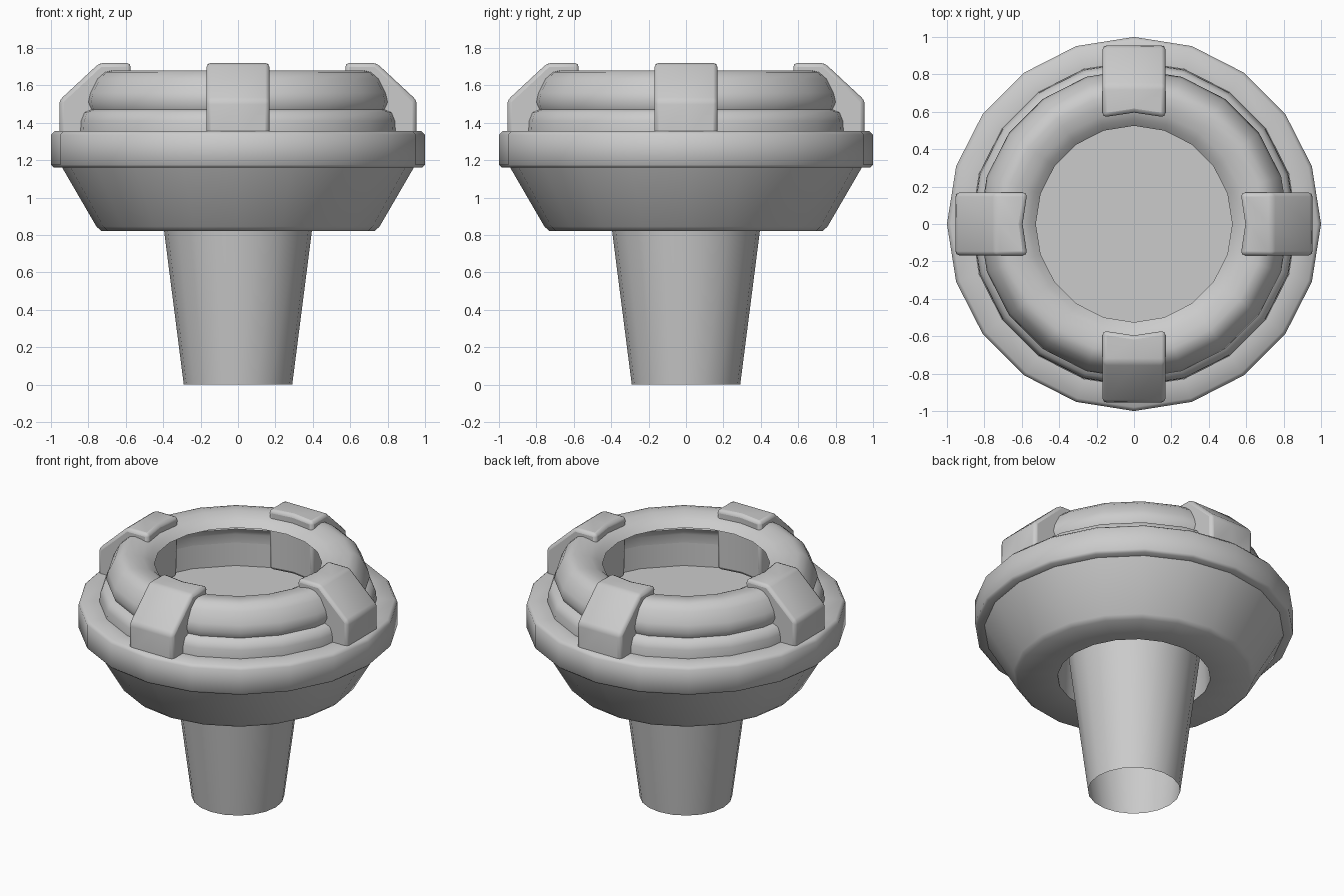
import bpy, bmesh, math
from mathutils import Matrix

SIDES = 20

if "Cube" in bpy.data.objects:
    bpy.data.objects.remove(bpy.data.objects["Cube"], do_unlink=True)

grey = bpy.data.materials.new("plain_grey")
grey.use_nodes = True
colour = (0.6, 0.6, 0.6, 1)
grey.diffuse_color = colour
grey.node_tree.nodes["Principled BSDF"].inputs["Base Color"].default_value = colour


def finish(name, bm, bevel=0.0):
    """Turn a bmesh into a smooth-shaded object with an optional edge bevel."""
    bmesh.ops.recalc_face_normals(bm, faces=bm.faces)
    mesh = bpy.data.meshes.new(name)
    bm.to_mesh(mesh)
    bm.free()
    mesh.materials.append(grey)
    obj = bpy.data.objects.new(name, mesh)
    bpy.context.collection.objects.link(obj)
    if bevel:
        mod = obj.modifiers.new("soft_edges", "BEVEL")
        mod.width = bevel
        mod.segments = 2
        mod.limit_method = "ANGLE"
        mod.angle_limit = math.radians(30)
    bpy.ops.object.select_all(action="DESELECT")
    obj.select_set(True)
    bpy.context.view_layer.objects.active = obj
    bpy.ops.object.shade_smooth_by_angle(angle=math.radians(65))
    return obj


def lathe(name, profile):
    """Revolve (radius, z) points around the z axis."""
    bm = bmesh.new()
    verts = [bm.verts.new((r, 0, z)) for r, z in profile]
    edges = [bm.edges.new(pair) for pair in zip(verts, verts[1:])]
    bmesh.ops.spin(bm, geom=verts + edges, cent=(0, 0, 0), axis=(0, 0, 1),
                   angle=math.tau, steps=SIDES, use_merge=True)
    bmesh.ops.remove_doubles(bm, verts=bm.verts, dist=0.0005)
    return finish(name, bm)


# Tapered stem, open at the bottom
lathe("stem", [(0.29, 0), (0.395, 0.82), (0.435, 1.15)])

# Conical bowl with a recess around the stem
lathe("bowl", [(0.95, 1.18), (0.94, 1.16), (0.757, 0.845), (0.73, 0.82),
               (0.48, 0.82), (0.47, 1.15), (0, 1.15)])

# Raised collar around a sunken dish floor
lathe("rim", [(0, 1.19), (0.87, 1.19), (0.87, 1.355), (0.98, 1.355),
              (1.0, 1.335), (1.0, 1.175), (0.985, 1.16), (0.9, 1.16)])

# Rounded ring: a stepped foot and a domed lip overhanging the dish
lathe("rounded_ring", [(0.869, 1.35), (0.865, 1.41), (0.847, 1.455),
                       (0.809, 1.47), (0.827, 1.51), (0.815, 1.56),
                       (0.777, 1.635), (0.737, 1.67), (0.697, 1.68),
                       (0.65, 1.675), (0.6, 1.663), (0.56, 1.643),
                       (0.525, 1.612)])

# Four clips gripping the ring, each an extruded hook profile
clip = [(0.955, 1.3), (0.955, 1.52), (0.74, 1.72), (0.57, 1.72), (0.58, 1.3)]
for side, name in enumerate(("left", "back", "right", "front")):
    bm = bmesh.new()
    sections = []
    for y, inset in ((-0.168, 0), (0, 0.025), (0.168, 0)):
        sections.append([bm.verts.new((x + (inset if x < 0.6 else 0), y, z))
                         for x, z in clip])
    for a, b in zip(sections, sections[1:]):
        for i in range(len(clip)):
            j = (i + 1) % len(clip)
            bm.faces.new((a[i], a[j], b[j], b[i]))
    bm.faces.new(sections[0])
    bm.faces.new(sections[-1])
    bm.transform(Matrix.Rotation(side * math.pi / 2, 4, "Z"))
    finish(name + "_clip", bm, bevel=0.022)
